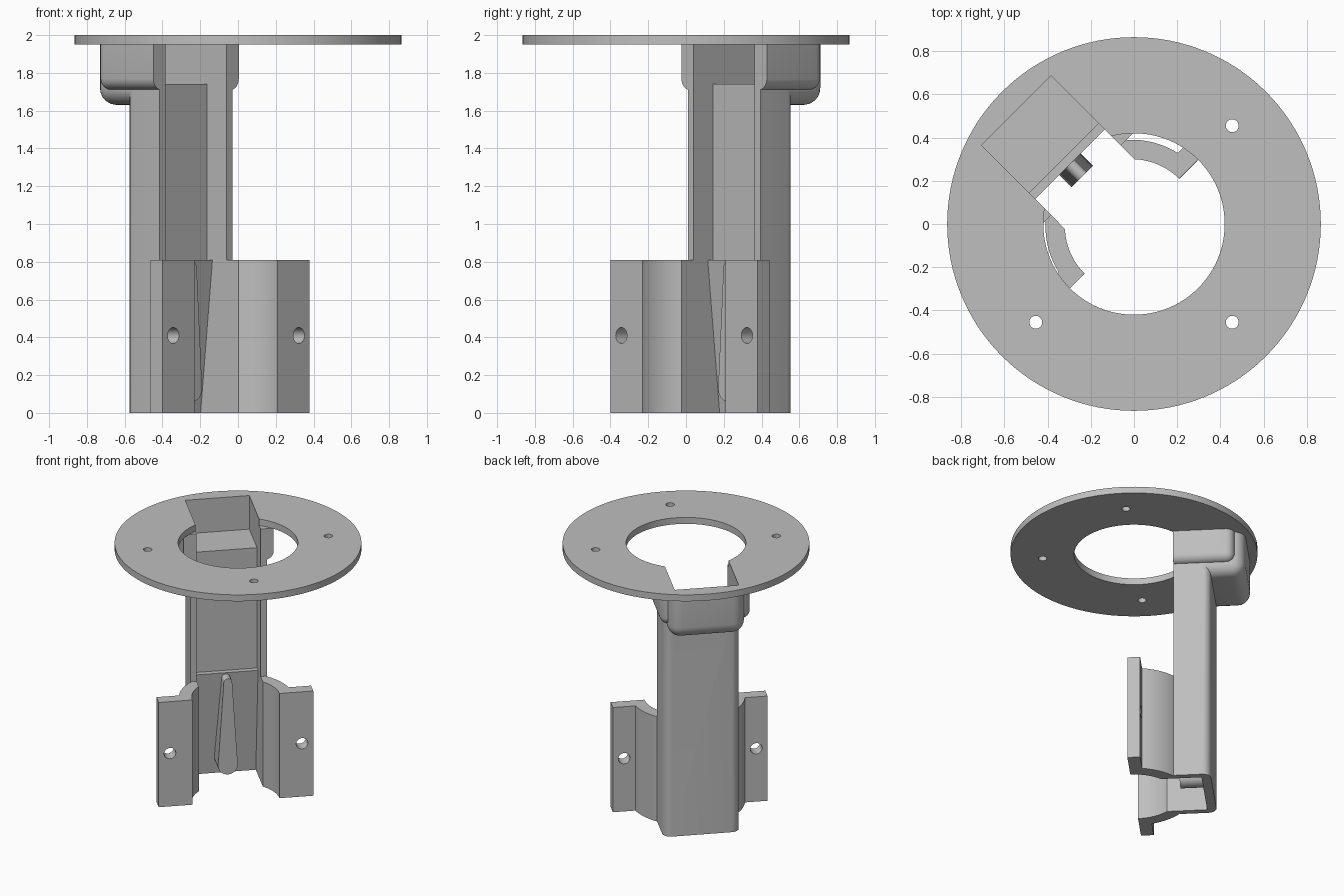
import bpy, bmesh
from math import sin, cos, pi, radians, sqrt
from mathutils import Matrix

if "Cube" in bpy.data.objects:
    bpy.data.objects.remove(bpy.data.objects["Cube"])

grey = bpy.data.materials.new("plain_grey")
grey.use_nodes = True
grey.diffuse_color = (0.52, 0.52, 0.52, 1)
grey.node_tree.nodes["Principled BSDF"].inputs["Base Color"].default_value = grey.diffuse_color

# Bracket frame: local x runs across the column, local y points outward to the corner
FRAME = Matrix.Translation((-0.01, -0.01, 0)) @ Matrix.Rotation(radians(45), 4, 'Z')


def prism(name, pts, lo, hi, axis='z', round_edges=None, radius=0.0, frame=FRAME):
    """Extrude a 2D outline along an axis, optionally rounding chosen edges."""
    place = {'x': lambda a, b, t: (t, a, b),
             'y': lambda a, b, t: (a, t, b),
             'z': lambda a, b, t: (a, b, t)}[axis]
    bm = bmesh.new()
    rings = [[bm.verts.new(place(a, b, t)) for a, b in pts] for t in (lo, hi)]
    for ring in rings:
        bm.faces.new(ring)
    n = len(pts)
    for i in range(n):
        j = (i + 1) % n
        bm.faces.new((rings[0][i], rings[0][j], rings[1][j], rings[1][i]))
    bmesh.ops.recalc_face_normals(bm, faces=bm.faces)
    if round_edges:
        chosen = [e for e in bm.edges if round_edges(*[v.co for v in e.verts])]
        bmesh.ops.bevel(bm, geom=chosen, offset=radius, segments=6, profile=0.5, affect='EDGES')
    bm.transform(frame)
    mesh = bpy.data.meshes.new(name)
    bm.to_mesh(mesh)
    bm.free()
    mesh.materials.append(grey)
    ob = bpy.data.objects.new(name, mesh)
    bpy.context.collection.objects.link(ob)
    return ob


def combine(target, other, operation, keep=False):
    mod = target.modifiers.new("combine", 'BOOLEAN')
    mod.operation, mod.solver, mod.object = operation, 'EXACT', other
    bpy.context.view_layer.objects.active = target
    bpy.ops.object.modifier_apply(modifier=mod.name)
    if not keep:
        bpy.data.objects.remove(other)


def arc(r, start, end, n, cx=0.0, cy=0.0):
    return [(cx + r * cos(start + (end - start) * i / n),
             cy + r * sin(start + (end - start) * i / n)) for i in range(n + 1)]


def circle(r, n, cx=0.0, cy=0.0):
    return arc(r, 0, 2 * pi, n, cx, cy)[:-1]


def rect(half, y0, y1):
    return [(-half, y0), (half, y0), (half, y1), (-half, y1)]


def back_upright(front):
    return lambda a, b: min(a.y, b.y) > front + 0.01 and abs(a.z - b.z) > 0.01


def back_and_bottom(front, bottom):
    def test(a, b):
        on_front = max(a.y, b.y) < front + 0.01
        on_bottom = max(a.z, b.z) < bottom + 0.01
        return not on_front and (on_bottom or back_upright(front)(a, b))
    return test


# Round mounting plate with centre opening and three screw holes
WORLD = Matrix.Identity(4)
plate = prism("mounting_plate", circle(0.865, 128), 1.95, 2.0, frame=WORLD)
combine(plate, prism("opening", circle(0.42, 96), 1.9, 2.1, frame=WORLD), 'DIFFERENCE')
for x, y in ((1, 1), (1, -1), (-1, -1)):
    hole = prism("screw_hole", circle(0.03, 24, 0.455 * x, 0.455 * y), 1.9, 2.1, frame=WORLD)
    combine(plate, hole, 'DIFFERENCE')

# Upright column, rounded at the back
FRONT = 0.30
bracket = prism("column_bracket", rect(0.272, FRONT, 0.56), 0, 1.95,
                round_edges=back_upright(FRONT), radius=0.06)

# Head housing under the plate: deep back part and wider cheeks
for half, back, bottom, radius in ((0.272, 0.80, 1.63, 0.09), (0.32, 0.73, 1.71, 0.06)):
    head = prism("head", rect(half, FRONT, back), bottom, 1.95,
                 round_edges=back_and_bottom(FRONT, bottom), radius=radius)
    combine(bracket, head, 'UNION')

# Curved clamp wings with flat drilled flanges, mirrored
INNER = 0.228
wing = ([(0.55, 0), (0.55, 0.09)] + arc(0.40, radians(13), radians(50), 14)
        + [(0.25, 0.35), (INNER, 0.35)] + arc(0.31, radians(42.6), 0, 16))
for side in (1, -1):
    part = prism("wing", [(side * a, b) for a, b in wing], 0, 0.81)
    combine(bracket, part, 'UNION')
    drill = prism("drill", circle(0.042, 28, side * 0.47, 0.41), -0.1, 0.2, axis='y')
    combine(bracket, drill, 'DIFFERENCE')

# Channel, sloped lower seat and head pocket, all cut with one side profile
channel = [(0.05, -0.1), (0.505, -0.1), (0.405, 0.81), (0.445, 0.81), (0.445, 1.74),
           (0.757, 1.74), (0.757, 2.1), (0.05, 2.1)]
cutter = prism("channel_cutter", channel, -INNER, INNER, axis='x')
combine(bracket, cutter, 'DIFFERENCE', keep=True)
combine(plate, cutter, 'DIFFERENCE')

# Tapered rib with rounded ends on the seat
rib_outline = arc(0.03, 0, pi, 12, 0, 0.77) + arc(0.07, pi, 2 * pi, 16, 0, 0.13)
rib = prism("seat_rib", rib_outline, 0.325, 0.52, axis='y')

for ob in (plate, bracket, rib):
    bpy.ops.object.select_all(action='DESELECT')
    ob.select_set(True)
    bpy.context.view_layer.objects.active = ob
    bpy.ops.object.shade_smooth_by_angle(angle=radians(30))
